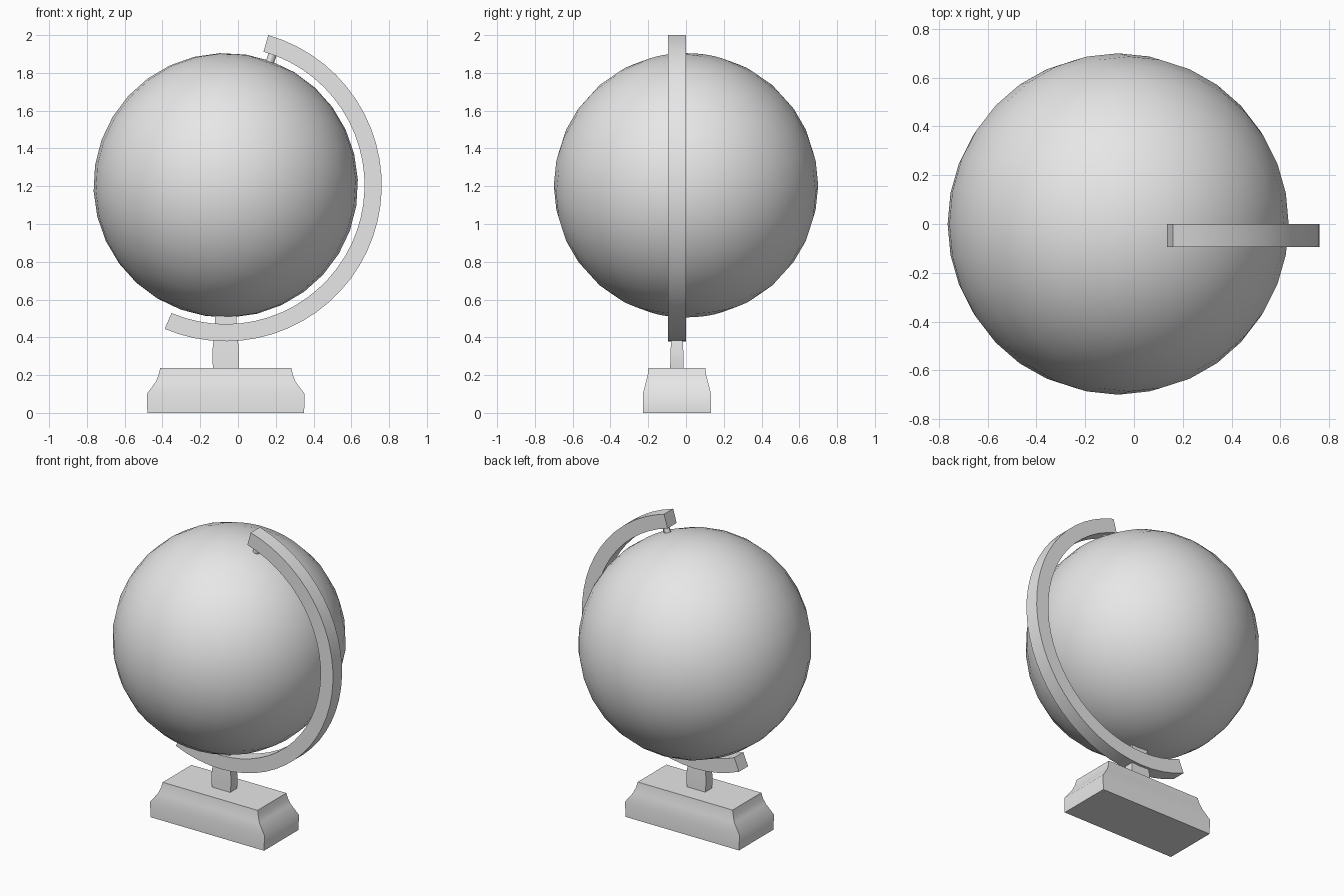
import bpy, bmesh, math
from mathutils import Vector

cube = bpy.data.objects.get("Cube")
if cube:
    bpy.data.objects.remove(cube, do_unlink=True)

grey = bpy.data.materials.new("light_grey")
grey.use_nodes = True
grey.diffuse_color = (0.8, 0.8, 0.8, 1)
grey.node_tree.nodes["Principled BSDF"].inputs["Base Color"].default_value = (0.8, 0.8, 0.8, 1)

CENTRE = Vector((-0.065, 0, 1.205))
STAND_Y = -0.048


def finish(bm, name, angle=30):
    bmesh.ops.recalc_face_normals(bm, faces=bm.faces)
    mesh = bpy.data.meshes.new(name)
    bm.to_mesh(mesh)
    bm.free()
    obj = bpy.data.objects.new(name, mesh)
    bpy.context.collection.objects.link(obj)
    mesh.materials.append(grey)
    bpy.ops.object.select_all(action='DESELECT')
    obj.select_set(True)
    bpy.context.view_layer.objects.active = obj
    bpy.ops.object.shade_smooth_by_angle(angle=math.radians(angle))
    return obj


def loft(rings, closed=False):
    """Join four-cornered rings into a solid with capped ends."""
    bm = bmesh.new()
    loops = [[bm.verts.new(p) for p in ring] for ring in rings]
    for a, b in zip(loops, loops[1:]):
        for i in range(4):
            j = (i + 1) % 4
            bm.faces.new((a[i], a[j], b[j], b[i]))
    bm.faces.new(loops[0])
    bm.faces.new(loops[-1])
    return bm


def stacked(profile):
    """Rectangular rings from (half width, half depth, height)."""
    return [[(CENTRE.x + sx * w, STAND_Y + sy * d, z)
             for sx, sy in ((-1, -1), (1, -1), (1, 1), (-1, 1))]
            for w, d, z in profile]


# Globe, tilted on its axis
bm = bmesh.new()
bmesh.ops.create_uvsphere(bm, u_segments=32, v_segments=16, radius=0.7)
globe = finish(bm, "globe", 60)
globe.location = CENTRE
globe.rotation_euler.y = math.radians(20)

# Curved arm around the globe
start, end, steps = -113, 74.2, 32
rings = []
for i in range(steps + 1):
    a = math.radians(start + (end - start) * i / steps)
    out = Vector((math.cos(a), 0, math.sin(a)))
    rings.append([CENTRE + out * r + Vector((0, y, 0))
                  for r, y in ((0.735, -0.095), (0.826, -0.095), (0.826, 0), (0.735, 0))])
finish(loft(rings), "curved_arm")

# Axis pin between arm and globe
bm = bmesh.new()
bmesh.ops.create_cone(bm, cap_ends=True, segments=12, radius1=0.022, radius2=0.022, depth=0.1)
pin = finish(bm, "upper_pin")
a = math.radians(70.3)
pin.location = CENTRE + Vector((math.cos(a) * 0.71, STAND_Y, math.sin(a) * 0.71))
pin.rotation_euler.y = math.radians(90) - a

# Bulging neck that carries the arm
finish(loft(stacked([(0.066, 0.036, 0.23), (0.071, 0.035, 0.28), (0.071, 0.034, 0.325),
                     (0.064, 0.030, 0.39), (0.055, 0.026, 0.45), (0.058, 0.026, 0.52)])), "neck")

# Stepped base
finish(loft(stacked([(0.415, 0.18, 0), (0.418, 0.18, 0.1), (0.37, 0.164, 0.165),
                     (0.356, 0.155, 0.2), (0.347, 0.15, 0.237)])), "base", 45)
